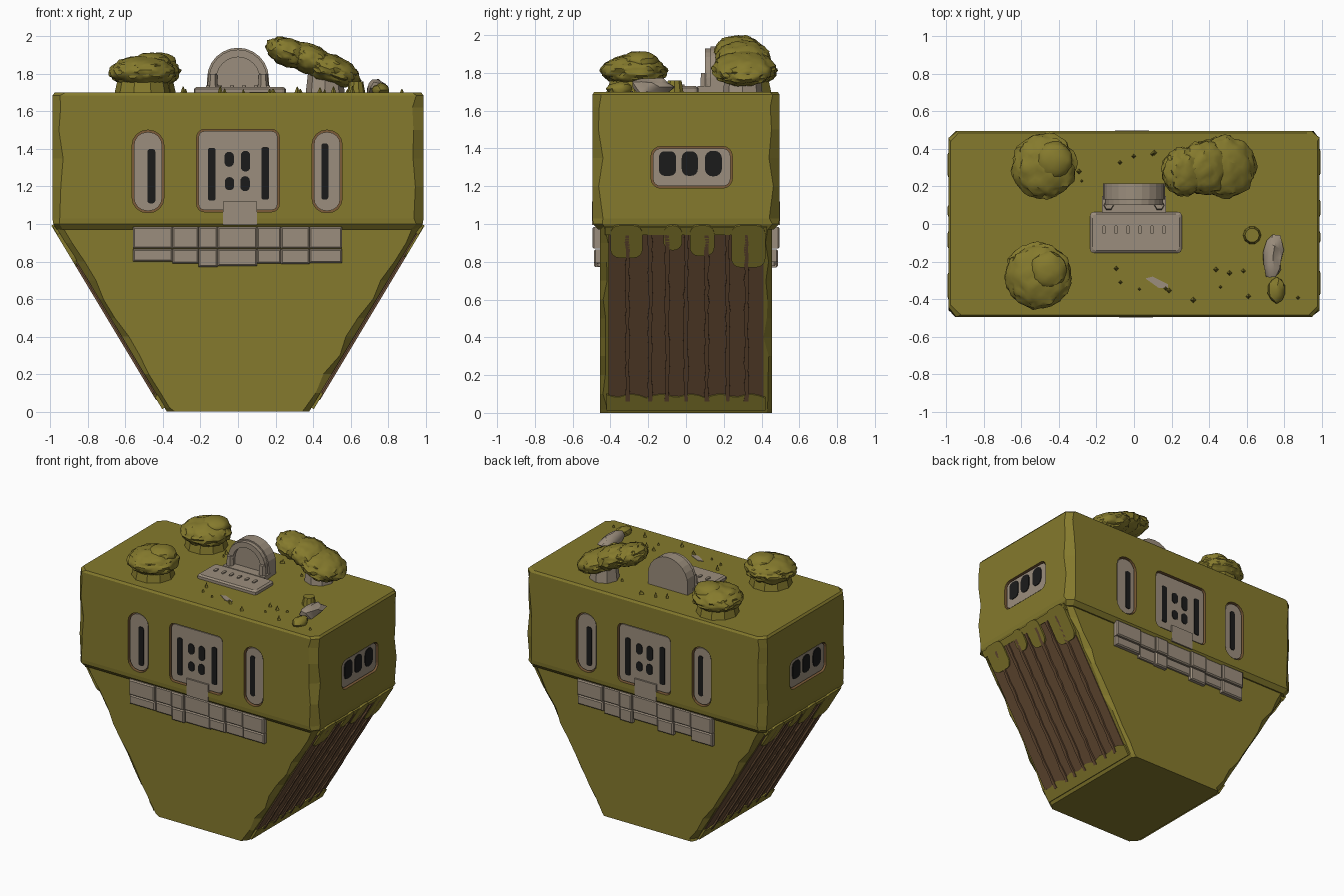
import bpy, bmesh, math, random
from mathutils import Vector, Matrix, noise

if "Cube" in bpy.data.objects:
    bpy.data.objects.remove(bpy.data.objects["Cube"])

random.seed(4)


def mat(name, r, g, b):
    m = bpy.data.materials.new(name)
    m.diffuse_color = (r, g, b, 1)
    m.use_nodes = True
    m.node_tree.nodes["Principled BSDF"].inputs["Base Color"].default_value = m.diffuse_color
    return m


GREEN = mat("moss green", 0.235, 0.195, 0.026)
GREY = mat("warm grey stone", 0.33, 0.27, 0.205)
BROWN = mat("earth brown", 0.135, 0.072, 0.035)
RIM = mat("rust brown rim", 0.20, 0.105, 0.04)
BLACK = mat("window black", 0.011, 0.011, 0.011)


def finish(name, bm, m, smooth=None):
    bmesh.ops.recalc_face_normals(bm, faces=bm.faces)
    me = bpy.data.meshes.new(name)
    bm.to_mesh(me)
    bm.free()
    me.materials.append(m)
    ob = bpy.data.objects.new(name, me)
    bpy.context.collection.objects.link(ob)
    if smooth:
        bpy.ops.object.select_all(action='DESELECT')
        ob.select_set(True)
        bpy.context.view_layer.objects.active = ob
        bpy.ops.object.shade_smooth_by_angle(angle=math.radians(smooth))
    return ob


def skin(name, rings, m):
    """Closed loft through rings of equal length."""
    bm = bmesh.new()
    vs = [[bm.verts.new(p) for p in r] for r in rings]
    n = len(rings[0])
    for a, b in zip(vs, vs[1:]):
        for i in range(n):
            bm.faces.new((a[i], a[(i + 1) % n], b[(i + 1) % n], b[i]))
    bm.faces.new(vs[0][::-1])
    bm.faces.new(vs[-1])
    return finish(name, bm, m)


def prism(name, pts, place, d0, d1, m):
    return skin(name, [[place(u, v, d) for u, v in pts] for d in (d0, d1)], m)


def rrect(u, v, w, h, r, n=4):
    pts = []
    for k, (sx, sy) in enumerate(((1, 1), (-1, 1), (-1, -1), (1, -1))):
        for i in range(n + 1):
            a = math.pi / 2 * (k + i / n)
            pts.append((u + sx * (w / 2 - r) + r * math.cos(a), v + sy * (h / 2 - r) + r * math.sin(a)))
    return pts


def rect(u0, u1, v0, v1):
    return [(u0, v0), (u1, v0), (u1, v1), (u0, v1)]


def chamfer_ring(hx, hy, z, lo, hi):
    """Rectangle with uneven chipped corners."""
    out = []
    for sx, sy, flip in ((1, 1, 0), (-1, 1, 1), (-1, -1, 0), (1, -1, 1)):
        a, b = random.uniform(lo, hi), random.uniform(lo, hi)
        pair = [(sx * hx, sy * (hy - b), z), (sx * (hx - a), sy * hy, z)]
        out += pair[::-1] if flip else pair
    return out


# Main block and tapered lower body
rings = [chamfer_ring(0.967, 0.465, 0.97, 0.03, 0.05), chamfer_ring(0.985, 0.492, 1.0, 0.03, 0.05)]
rings += [chamfer_ring(0.99, 0.495, z, 0.03, 0.06) for z in (1.03, 1.2, 1.35, 1.5, 1.62, 1.685)]
rings.append(chamfer_ring(0.978, 0.485, 1.7, 0.04, 0.06))
upper = skin("upper_block", rings, GREEN)
skin("lower_taper", [chamfer_ring(0.38 + 0.6 * z, 0.455, z, 0.015, 0.045)
                     for z in [0, 0.02] + [0.1 * i for i in range(1, 11)]], GREEN)

# Surface frames: u across, v up, d outward
walls = {
    "front": lambda u, v, d: (u, -0.495 - d, v),
    "back": lambda u, v, d: (-u, 0.495 + d, v),
    "right": lambda u, v, d: (0.99 + d, u, v),
    "left": lambda u, v, d: (-0.99 - d, -u, v)}
cutters = []


def window(name, place, box, holes):
    """Recessed stone panel with rust rim and black openings."""
    u, v, w, h, r = box
    cutters.append(prism(name + "_cutter", rrect(u, v, w + 0.02, h + 0.02, r + 0.01), place, -0.03, 0.05, RIM))
    prism(name + "_panel", rrect(u, v, w, h, r), place, -0.035, -0.01, GREY)
    for hole in holes:
        prism(name + "_opening", rrect(*hole), place, -0.012, -0.005, BLACK)


for side in ("front", "back"):
    p = walls[side]
    window(side + "_left_window", p, (-0.48, 1.28, 0.15, 0.42, 0.07), [(-0.462, 1.255, 0.042, 0.29, 0.015)])
    window(side + "_right_window", p, (0.475, 1.28, 0.14, 0.42, 0.065), [(0.463, 1.28, 0.038, 0.30, 0.015)])
    window(side + "_center_window", p, (0, 1.285, 0.42, 0.42, 0.03),
           [(-0.14, 1.265, 0.042, 0.28, 0.012), (0.145, 1.27, 0.042, 0.28, 0.012)]
           + [(x, z, 0.05, h, 0.024) for x, z, h in ((-0.047, 1.345, 0.08), (0.04, 1.335, 0.11),
                                                     (-0.045, 1.215, 0.07), (0.038, 1.215, 0.08))])
    prism(side + "_sill", rect(-0.08, 0.10, 0.995, 1.12), p, -0.04, 0.003, GREY)
    # Stone ledge of uneven blocks in two courses
    xs = (-0.56, -0.35, -0.21, -0.11, 0.10, 0.23, 0.38, 0.555)
    for i, (a, b) in enumerate(zip(xs, xs[1:])):
        out = 0.0 if i % 2 == 0 else -0.012
        bot = 0.775 + random.uniform(-0.005, 0.025)
        for z0, z1, k in ((bot, 0.866, -0.008), (0.87, 0.985, 0)):
            skin(side + "_ledge_block", [[p(u, v, d) for u, v in rect(a + e, b - e, z0 + e, z1 - e)]
                                         for d, e in ((-0.06, 0), (out + k - 0.008, 0), (out + k, 0.008))], GREY)
for side in ("right", "left"):
    window(side + "_window", walls[side], (0.03, 1.3, 0.41, 0.20, 0.04),
           [(-0.098, 1.32, 0.09, 0.13, 0.03), (0.02, 1.32, 0.085, 0.13, 0.035), (0.145, 1.32, 0.09, 0.135, 0.04)])

bpy.context.view_layer.objects.active = upper
for c in cutters:
    mod = upper.modifiers.new("recess", 'BOOLEAN')
    mod.operation, mod.solver, mod.object = 'DIFFERENCE', 'EXACT', c
    mod.material_mode = 'TRANSFER'
    bpy.ops.object.modifier_apply(modifier=mod.name)
    bpy.data.objects.remove(c)

# Earth planks, ragged ridges and moss fringe on both slopes
for s, side in ((1, "right"), (-1, "left")):
    def slope(u, v, d):
        return (s * (0.38 + 0.6 * v + 0.857 * d), s * u, v - 0.514 * d)
    ys = (-0.41, -0.31, -0.19, -0.10, 0.0, 0.11, 0.22, 0.32, 0.41)
    for a, b in zip(ys, ys[1:]):
        prism(side + "_plank", rect(a, b, 0.05, 0.97), slope, -0.02, random.uniform(0.004, 0.009), BROWN)
    for y in ys[1:-1]:
        zs = [0.07 + 0.04 * i for i in range(23)]
        edge = [(y + 0.006 + random.uniform(0, 0.009), z) for z in zs]
        edge += [(y - 0.006 - random.uniform(0, 0.009), z) for z in zs[::-1]]
        prism(side + "_ridge", edge, slope, 0, 0.018, BROWN)
    for a, b, z in ((-0.40, -0.23, 0.83), (-0.12, -0.02, 0.87), (0.02, 0.15, 0.84), (0.24, 0.42, 0.78)):
        prism(side + "_moss_drip", rrect((a + b) / 2, (z + 1.0) / 2, b - a, 1.0 - z, 0.045), slope, -0.02, 0.018, GREEN)
    prism(side + "_moss_top", rect(-0.43, 0.43, 0.95, 0.99), slope, -0.02, 0.015, GREEN)
    wave = [(0.42 - 0.84 * i / 24, 0.085 + 0.02 * abs(math.sin(i * 0.7))) for i in range(25)]
    prism(side + "_moss_foot", [(-0.42, 0.02), (0.42, 0.02)] + wave, slope, -0.02, 0.014, GREEN)


# Bushes: lumpy blobs on short stems
def blob(name, loc, rad, m, tilt=0, sub=4, rough=0.09):
    bm = bmesh.new()
    bmesh.ops.create_icosphere(bm, subdivisions=sub, radius=1)
    rot = Matrix.Rotation(tilt, 3, 'Y')
    for v in bm.verts:
        n = v.co.copy()
        k = 1 + rough * noise.noise(n * 3.5 + Vector(loc) * 9) + rough * 0.8 * noise.noise(n * 9 + Vector(loc) * 5)
        v.co = rot @ Vector([n[i] * rad[i] * k for i in range(3)]) + Vector(loc)
    return finish(name, bm, m, 35)


def cone(name, x, y, r0, r1, z0, z1, m, n=8):
    def ring(r, z):
        return [(x + r * math.cos(math.tau * i / n), y + r * math.sin(math.tau * i / n), z) for i in range(n)]
    return skin(name, [ring(r0, z0), ring(r1, z1)], m)


for name, x, y, r in (("back_left_bush", -0.48, 0.31, 0.172), ("front_left_bush", -0.51, -0.275, 0.175)):
    blob(name, (x, y, 1.81), (r, r, 0.085), GREEN)
    blob(name + "_crown", (x + 0.05, y + 0.03, 1.86), (0.10, 0.10, 0.055), GREEN, sub=3)
    cone(name + "_stem", x, y, 0.15, 0.13, 1.69, 1.78, GREEN, 10)
blob("right_bush_high", (0.27, 0.28, 1.915), (0.125, 0.13, 0.075), GREEN, 0.35)
blob("right_bush_middle", (0.38, 0.30, 1.88), (0.14, 0.145, 0.08), GREEN, 0.4)
blob("right_bush_low", (0.49, 0.305, 1.825), (0.165, 0.165, 0.08), GREEN, 0.35)
cone("right_bush_trunk", 0.465, 0.30, 0.105, 0.09, 1.69, 1.82, GREY, 8)


# Arched headstone with framed niche
def arch(w, base, top, n=12):
    return [(w, base)] + [(w * math.cos(math.pi * i / n), top - w + w * math.sin(math.pi * i / n))
                          for i in range(n + 1)] + [(-w, base)]


def flat_y(u, v, d):
    return (u, d, v)


prism("headstone", arch(0.165, 1.69, 1.94), flat_y, 0.13, 0.215, GREY)
outer, inner = arch(0.155, 1.69, 1.93), arch(0.115, 1.69, 1.89)
bm = bmesh.new()
loops = [[bm.verts.new((u, y, v)) for u, v in pts] for pts, y in
         ((outer, 0.135), (outer, 0.10), (inner, 0.10), (inner, 0.135))]
for j in range(4):
    a, b = loops[j], loops[(j + 1) % 4]
    for i in range(len(a) - 1):
        bm.faces.new((a[i], a[i + 1], b[i + 1], b[i]))
for i in (0, -1):
    bm.faces.new([lp[i] for lp in loops])
finish("headstone_frame", bm, GREY)
for x in (-0.135, 0.135):
    cone("headstone_post", x, 0.10, 0.03, 0.024, 1.69, 1.80, GREY, 6)


def flat_z(u, v, d):
    return (u, v, d)


# Ground slab with small raised studs
prism("headstone_step", rect(-0.17, 0.17, 0.06, 0.15), flat_z, 1.69, 1.73, GREY)
skin("ground_slab", [[(u, v, z) for u, v in rrect(0.01, -0.045, 0.49 - e, 0.22 - e, 0.02, 2)]
                     for z, e in ((1.69, 0), (1.72, 0), (1.73, 0.025))], GREY)
for i in range(6):
    prism("slab_stud", rrect(-0.16 + 0.064 * i, -0.03, 0.02, 0.045, 0.0095, 3), flat_z, 1.725, 1.738, GREY)

# Loose rocks, stump and grass tufts
blob("rock", (0.74, -0.18, 1.725), (0.052, 0.11, 0.052), GREY, 0, 2, 0.3)
blob("moss_clump", (0.76, -0.35, 1.715), (0.045, 0.065, 0.04), GREEN, 0, 2, 0.3)
cone("stump", 0.63, -0.06, 0.05, 0.038, 1.69, 1.76, GREEN, 10)
prism("flat_stone", [(0.06, -0.29), (0.10, -0.28), (0.18, -0.32), (0.18, -0.34), (0.13, -0.34)],
      flat_z, 1.695, 1.704, GREY)
for i in range(22):
    x, y = random.uniform(-0.3, 0.9), random.choice((-1, 1)) * random.uniform(0.2, 0.42)
    cone("grass_tuft", x, y, random.uniform(0.012, 0.02), 0.002, 1.69, random.uniform(1.715, 1.74), GREEN, 4)
